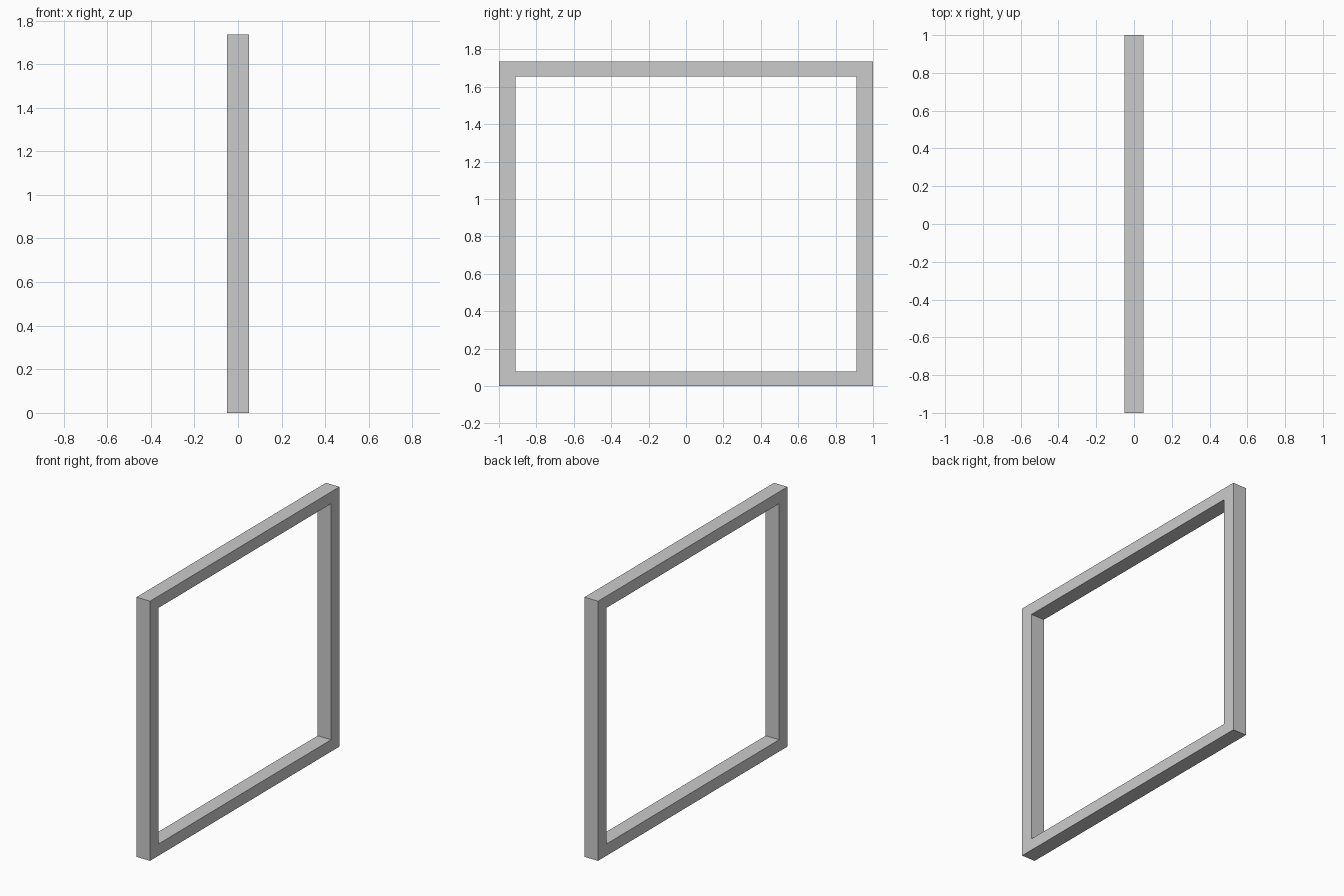
import bpy, bmesh

if "Cube" in bpy.data.objects:
    bpy.data.objects.remove(bpy.data.objects["Cube"])

HALF_W, HEIGHT, HALF_D = 1.0, 1.735, 0.05   # outer size
SIDE, RAIL = 0.088, 0.079                   # stile and rail widths


def rect(bm, y, z0, z1, x):
    return [bm.verts.new((x, a, b)) for a, b in ((-y, z0), (y, z0), (y, z1), (-y, z1))]


# Rectangular open frame: outer and inner loops on both faces, joined by quads
bm = bmesh.new()
loops = []
for x in (HALF_D, -HALF_D):
    loops.append((rect(bm, HALF_W, 0, HEIGHT, x),
                  rect(bm, HALF_W - SIDE, RAIL, HEIGHT - RAIL, x)))
(fo, fi), (bo, bi) = loops
for a, b in ((fo, fi), (fi, bi), (bi, bo), (bo, fo)):
    for i in range(4):
        j = (i + 1) % 4
        bm.faces.new((a[i], a[j], b[j], b[i]))
bmesh.ops.recalc_face_normals(bm, faces=bm.faces)

mesh = bpy.data.meshes.new("window_frame")
bm.to_mesh(mesh)
bm.free()
frame = bpy.data.objects.new("window_frame", mesh)
bpy.context.collection.objects.link(frame)
